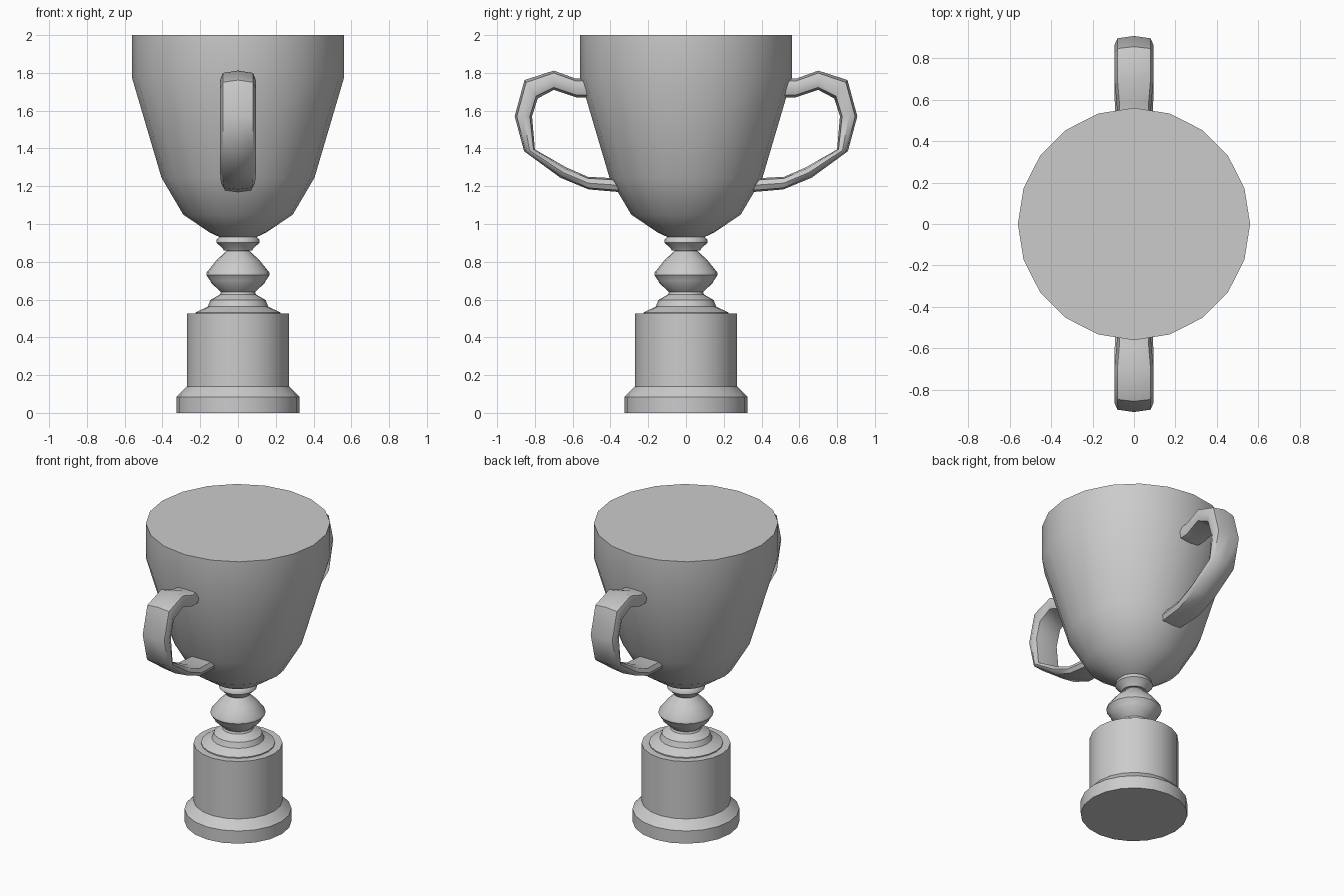
import bpy, bmesh, math
from mathutils import Vector

if "Cube" in bpy.data.objects:
    bpy.data.objects.remove(bpy.data.objects["Cube"])

SIDES = 20


def finish(name, bm, angle):
    bmesh.ops.recalc_face_normals(bm, faces=bm.faces)
    mesh = bpy.data.meshes.new(name)
    bm.to_mesh(mesh)
    bm.free()
    ob = bpy.data.objects.new(name, mesh)
    bpy.context.collection.objects.link(ob)
    bpy.ops.object.select_all(action='DESELECT')
    bpy.context.view_layer.objects.active = ob
    ob.select_set(True)
    bpy.ops.object.shade_smooth_by_angle(angle=math.radians(angle))
    return ob


def skin(bm, rings):
    # bridge consecutive closed rings of vertices with quads
    for a, b in zip(rings, rings[1:]):
        n = len(a)
        for i in range(n):
            j = (i + 1) % n
            bm.faces.new((a[i], a[j], b[j], b[i]))


def lathe(name, profile):
    bm = bmesh.new()
    rings = []
    for r, z in profile:
        angles = [2 * math.pi * i / SIDES for i in range(SIDES)]
        rings.append([bm.verts.new((r * math.cos(a), r * math.sin(a), z)) for a in angles])
    skin(bm, rings)
    bm.faces.new(rings[0])
    bm.faces.new(rings[-1])
    return finish(name, bm, 35)


# plinth
lathe("plinth", [(0.325, 0), (0.325, 0.085), (0.27, 0.14), (0.27, 0.525)])

# turned stem
lathe("stem", [(0.225, 0.52), (0.225, 0.532), (0.16, 0.562), (0.147, 0.597),
               (0.095, 0.627), (0.09, 0.64), (0.143, 0.688), (0.147, 0.70),
               (0.168, 0.73), (0.165, 0.745), (0.112, 0.81), (0.06, 0.858), (0.06, 0.868)])

# cup with a closed flat top
lathe("cup", [(0.075, 0.86), (0.082, 0.872), (0.115, 0.902), (0.113, 0.917),
              (0.10, 0.932), (0.15, 0.955), (0.29, 1.05), (0.405, 1.245),
              (0.56, 1.77), (0.56, 2.0)])

# handles: (outer y, outer z, inner y, inner z, width factor) along the loop
STATIONS = [
    (0.48, 1.77, 0.48, 1.67, 0.85), (0.585, 1.77, 0.58, 1.67, 0.88),
    (0.70, 1.812, 0.70, 1.71, 1.0), (0.855, 1.762, 0.785, 1.665, 1.0),
    (0.907, 1.57, 0.815, 1.57, 1.0), (0.857, 1.385, 0.80, 1.395, 1.0),
    (0.665, 1.245, 0.635, 1.30, 1.0), (0.515, 1.183, 0.52, 1.25, 0.95),
    (0.34, 1.168, 0.34, 1.24, 0.85),
]
SECTION = [(0, 1), (0.08, 0.75), (0.095, 0), (0.08, -0.75),
           (0, -1), (-0.08, -0.75), (-0.095, 0), (-0.08, 0.75)]


def handle(name, side):
    bm = bmesh.new()
    rings = []
    for oy, oz, iy, iz, w in STATIONS:
        outer, inner = Vector((0, oy * side, oz)), Vector((0, iy * side, iz))
        mid, half = (outer + inner) / 2, (outer - inner) / 2
        rings.append([bm.verts.new(mid + half * t + Vector((x * w, 0, 0))) for x, t in SECTION])
    skin(bm, rings)
    bm.faces.new(rings[0])
    bm.faces.new(rings[-1])
    return finish(name, bm, 50)


handle("front_handle", -1)
handle("back_handle", 1)
